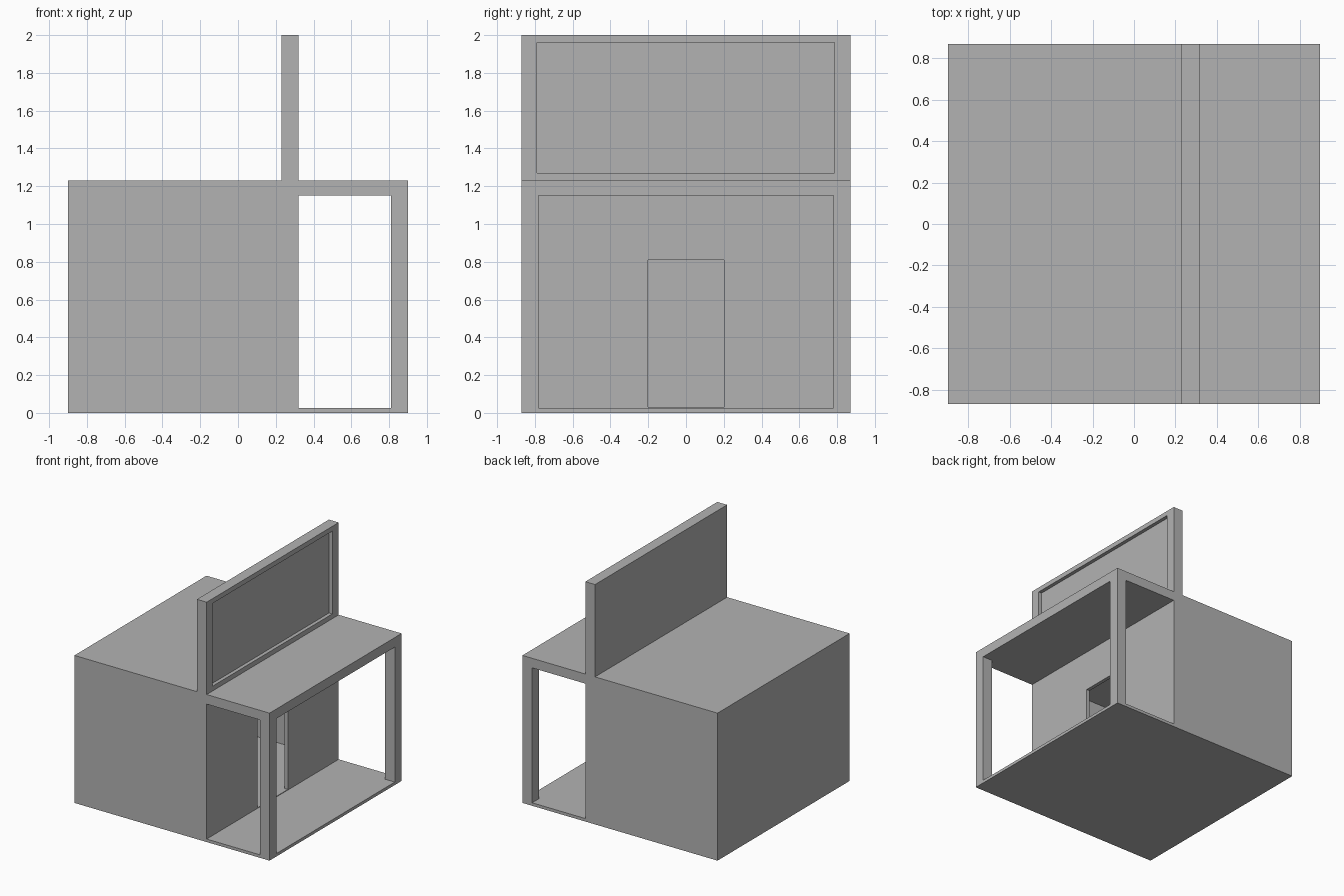
import bpy
import bmesh

if "Cube" in bpy.data.objects:
    bpy.data.objects.remove(bpy.data.objects["Cube"])

HALF_W, HALF_D = 0.9, 0.87
ROOF, TOP, FLOOR = 1.23, 2.0, 0.025
WALL_IN, WALL_OUT = 0.23, 0.32     # parapet and room front
SKIN = 0.03                        # thickness of the thin walls

# Single plain grey
grey = bpy.data.materials.new("plain_grey")
grey.use_nodes = True
colour = (0.45, 0.45, 0.45, 1)
grey.diffuse_color = colour
grey.node_tree.nodes["Principled BSDF"].inputs["Base Color"].default_value = colour


def extrude_profile(name, points, y0, y1):
    """Closed x-z profile swept from y0 to y1."""
    bm = bmesh.new()
    face = bm.faces.new([bm.verts.new((x, y0, z)) for x, z in points])
    swept = bmesh.ops.extrude_face_region(bm, geom=[face])["geom"]
    verts = [v for v in swept if isinstance(v, bmesh.types.BMVert)]
    bmesh.ops.translate(bm, vec=(0, y1 - y0, 0), verts=verts)
    bmesh.ops.recalc_face_normals(bm, faces=bm.faces)
    mesh = bpy.data.meshes.new(name)
    bm.to_mesh(mesh)
    bm.free()
    mesh.materials.append(grey)
    obj = bpy.data.objects.new(name, mesh)
    bpy.context.collection.objects.link(obj)
    return obj


def cut_box(target, name, x, y, z):
    """Subtract a box given by its x, y and z ranges."""
    corners = [(x[0], z[0]), (x[1], z[0]), (x[1], z[1]), (x[0], z[1])]
    cutter = extrude_profile(name, corners, *y)
    cutter.hide_render = True
    mod = target.modifiers.new(name, "BOOLEAN")
    mod.operation = "DIFFERENCE"
    mod.solver = "EXACT"
    mod.object = cutter
    bpy.context.view_layer.objects.active = target
    bpy.ops.object.modifier_apply(modifier=name)
    bpy.data.objects.remove(cutter)


# Solid block with the tall parapet rising from the roof
building = extrude_profile("shop_building", [
    (-HALF_W, 0), (HALF_W, 0), (HALF_W, ROOF), (WALL_OUT, ROOF),
    (WALL_OUT, TOP), (WALL_IN, TOP), (WALL_IN, ROOF), (-HALF_W, ROOF)],
    -HALF_D, HALF_D)

# Porch, open at both ends, then opened between the two corner posts
porch_z = (FLOOR, 1.15)
cut_box(building, "porch_void", (WALL_OUT, 0.81), (-1, 1), porch_z)
cut_box(building, "porch_opening", (0.6, 1), (-0.78, 0.78), porch_z)

# Hollow room behind the porch and its doorway
cut_box(building, "room_void", (-HALF_W + SKIN, WALL_OUT - SKIN),
        (-HALF_D + SKIN, HALF_D - SKIN), (SKIN, ROOF - SKIN))
cut_box(building, "doorway", (0.1, 0.5), (-0.2, 0.2), (SKIN, 0.81))

# Shallow sunken sign panel on the parapet
cut_box(building, "sign_recess", (WALL_OUT - SKIN, 0.5),
        (-0.79, 0.785), (1.27, 1.96))
